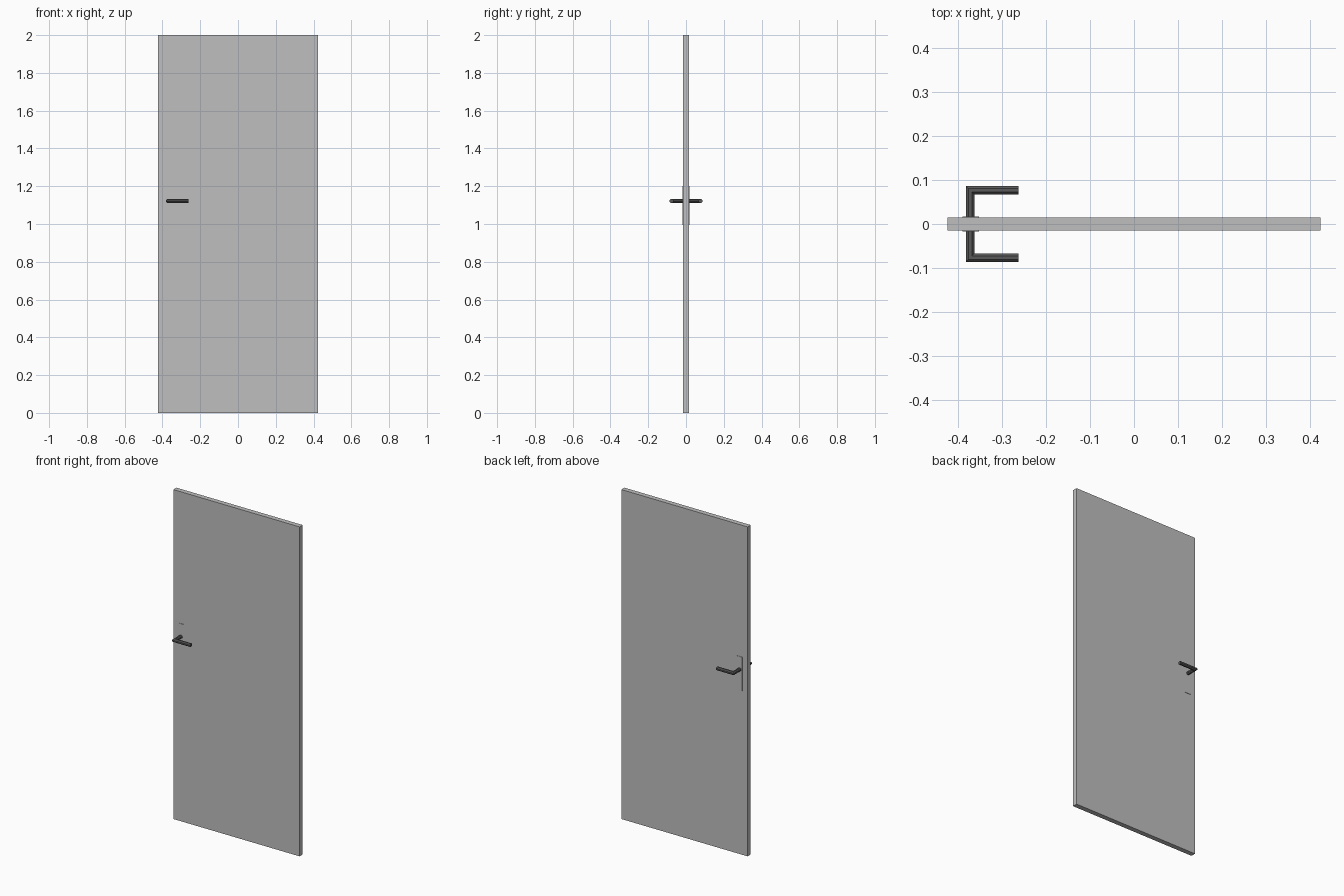
import bpy, bmesh, math
from mathutils import Vector

cube = bpy.data.objects.get("Cube")
if cube:
    bpy.data.objects.remove(cube, do_unlink=True)


def material(name, value):
    mat = bpy.data.materials.new(name)
    mat.use_nodes = True
    colour = (value, value, value, 1)
    mat.diffuse_color = colour
    mat.node_tree.nodes["Principled BSDF"].inputs["Base Color"].default_value = colour
    return mat


light_grey = material("light grey", 0.52)
dark_grey = material("dark grey", 0.10)


def add_object(name, bm, mat):
    bmesh.ops.recalc_face_normals(bm, faces=bm.faces)
    mesh = bpy.data.meshes.new(name)
    bm.to_mesh(mesh)
    bm.free()
    mesh.materials.append(mat)
    obj = bpy.data.objects.new(name, mesh)
    bpy.context.collection.objects.link(obj)
    return obj


def box(name, centre, size, mat):
    bm = bmesh.new()
    bmesh.ops.create_cube(bm, size=1)
    bmesh.ops.scale(bm, vec=size, verts=bm.verts)
    bmesh.ops.translate(bm, vec=centre, verts=bm.verts)
    return add_object(name, bm, mat)


WIDTH, HEIGHT, THICK = 0.848, 2.0, 0.03
HANDLE_X, HANDLE_Z = -0.372, 1.122
REACH, LEVER_END = 0.0765, -0.262
BAR = 0.01
SIDES = 8


def lever_handle(name, side):
    """Octagonal bar: stem out of the door, mitred elbow, lever along x."""
    bm = bmesh.new()
    rings = [[], [], []]
    for i in range(SIDES):
        a = math.tau * (i + 0.5) / SIDES
        r = BAR / math.cos(math.pi / SIDES)
        u, w = r * math.cos(a), HANDLE_Z + r * math.sin(a)
        points = ((HANDLE_X + u, THICK / 2),
                  (HANDLE_X + u, REACH - u),
                  (LEVER_END, REACH - u))
        for ring, (x, y) in zip(rings, points):
            ring.append(bm.verts.new(Vector((x, side * y, w))))
    for lower, upper in zip(rings, rings[1:]):
        for i in range(SIDES):
            j = (i + 1) % SIDES
            bm.faces.new((lower[i], lower[j], upper[j], upper[i]))
    bm.faces.new(rings[0])
    bm.faces.new(rings[-1])
    return add_object(name, bm, dark_grey)


# Door leaf
box("door_panel", (0, 0, HEIGHT / 2), (WIDTH, THICK, HEIGHT), light_grey)

# Handle and thin backplate on each face
for label, side in (("front", -1), ("back", 1)):
    box(label + "_backplate", (-0.371, side * (THICK / 2 + 0.001), 1.098),
        (0.038, 0.003, 0.205), light_grey)
    lever_handle(label + "_handle", side)
